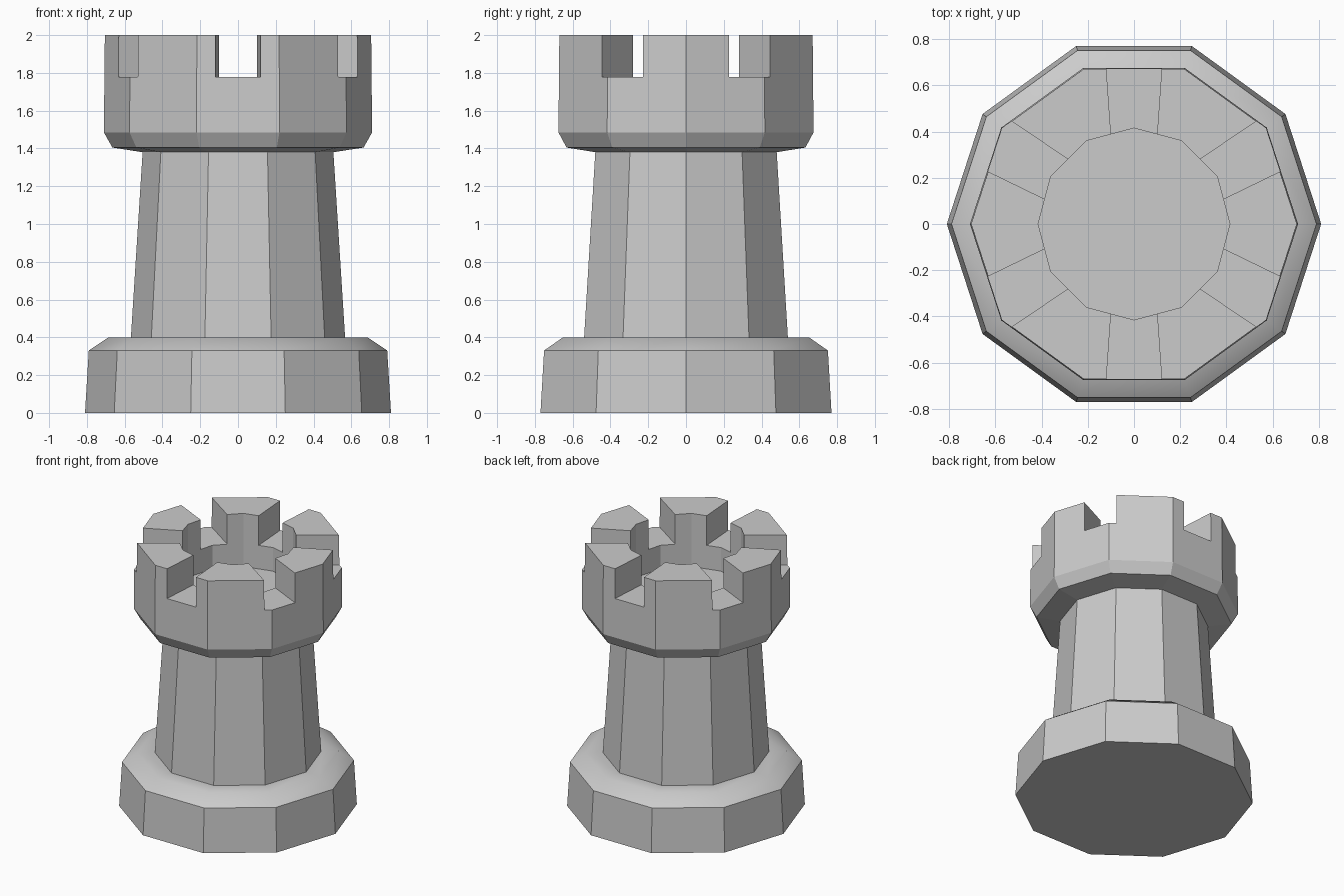
import bpy, bmesh
from math import cos, sin, pi, radians

if "Cube" in bpy.data.objects:
    bpy.data.objects.remove(bpy.data.objects["Cube"])


def make_object(name, bm):
    bmesh.ops.recalc_face_normals(bm, faces=bm.faces)
    mesh = bpy.data.meshes.new(name)
    bm.to_mesh(mesh)
    bm.free()
    obj = bpy.data.objects.new(name, mesh)
    bpy.context.collection.objects.link(obj)
    return obj


def turned(name, profile, sides=10):
    """Closed solid with a polygonal section, from (radius, z) points."""
    bm = bmesh.new()
    rings = [[bm.verts.new((r * cos(2 * pi * i / sides), r * sin(2 * pi * i / sides), z))
              for i in range(sides)] for r, z in profile]
    for a, b in zip(rings, rings[1:]):
        for i in range(sides):
            j = (i + 1) % sides
            bm.faces.new((a[i], a[j], b[j], b[i]))
    bm.faces.new(rings[0])
    bm.faces.new(rings[-1])
    return make_object(name, bm)


def cut(obj, cutter):
    mod = obj.modifiers.new("cut", 'BOOLEAN')
    mod.operation = 'DIFFERENCE'
    mod.solver = 'EXACT'
    mod.object = cutter
    bpy.context.view_layer.objects.active = obj
    bpy.ops.object.modifier_apply(modifier=mod.name)
    bpy.data.objects.remove(cutter)


# Base with a softly shaded sloping shoulder
base = turned("base", [(0.81, 0), (0.79, 0.33), (0.685, 0.40), (0.57, 0.40)])
bpy.context.view_layer.objects.active = base
base.select_set(True)
bpy.ops.object.shade_smooth_by_angle(angle=radians(35.5))
base.select_set(False)

# Tapered shaft
turned("shaft", [(0.567, 0.40), (0.505, 1.38)])

# Crown block
crown = turned("crown", [(0.505, 1.38), (0.665, 1.405), (0.71, 1.485), (0.705, 2.0)])

# Twelve-sided well in the crown
cut(crown, turned("well_cutter", [(0.415, 1.60), (0.415, 2.2)], 12))

# Six slightly flared notches, leaving six battlements
bm = bmesh.new()
for k in range(6):
    a = radians(30 + 60 * k)
    plan = [(0.25, -0.09), (0.90, -0.136), (0.90, 0.136), (0.25, 0.09)]
    low, high = [[bm.verts.new((u * cos(a) - v * sin(a), u * sin(a) + v * cos(a), z))
                  for u, v in plan] for z in (1.777, 2.2)]
    bm.faces.new(low)
    bm.faces.new(high)
    for i in range(4):
        j = (i + 1) % 4
        bm.faces.new((low[i], low[j], high[j], high[i]))
cut(crown, make_object("notch_cutter", bm))
